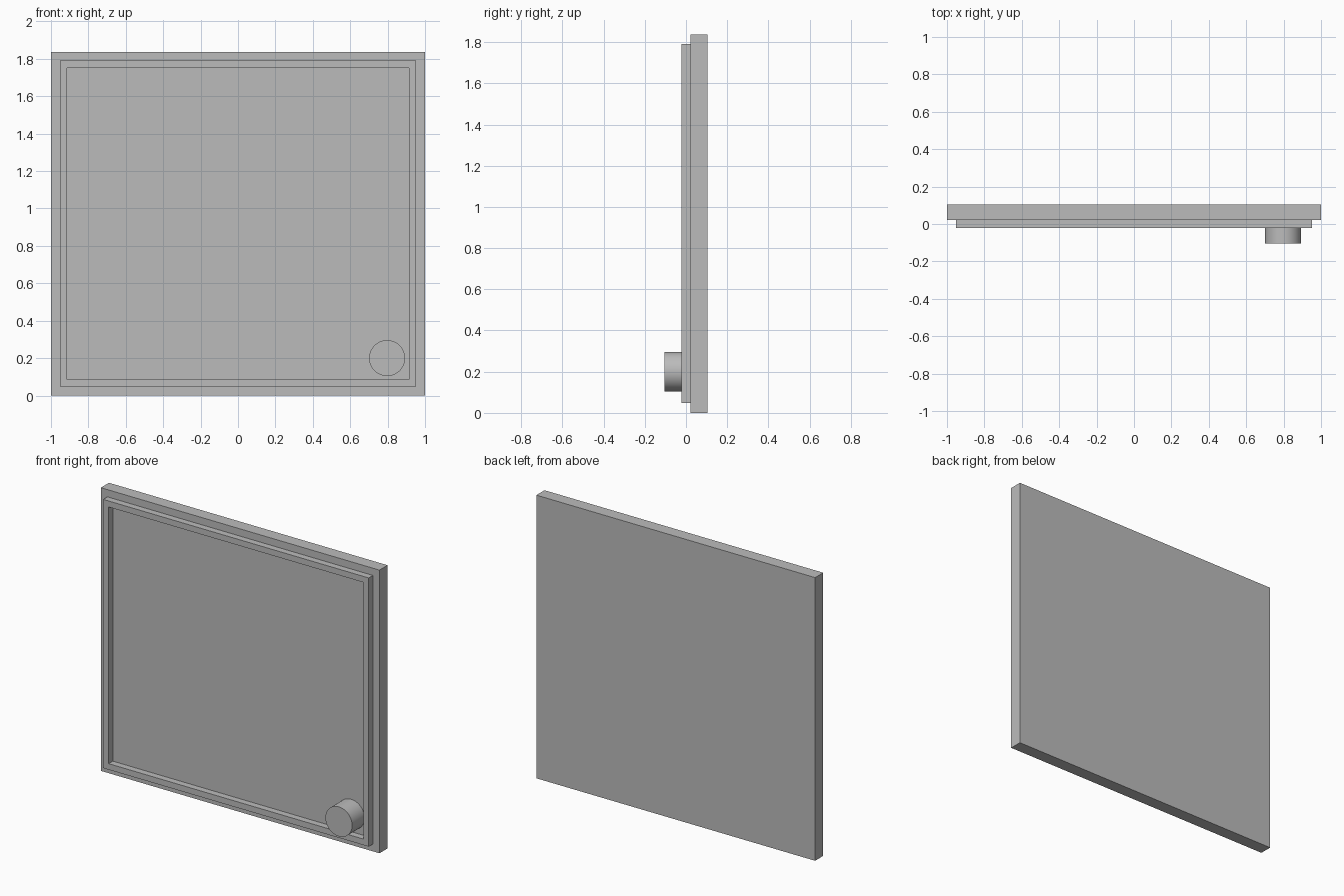
import bpy
import math

cube = bpy.data.objects.get("Cube")
if cube:
    bpy.data.objects.remove(cube, do_unlink=True)

grey = bpy.data.materials.new("plain grey")
grey.use_nodes = True
colour = (0.5, 0.5, 0.5, 1)
grey.diffuse_color = colour
grey.node_tree.nodes["Principled BSDF"].inputs["Base Color"].default_value = colour

HEIGHT = 1.837
FLOOR_Y = 0.022      # front of the backing panel
RIM_Y = -0.021       # front of the raised rim
DEPTH = 0.105        # half of the overall depth


def add_mesh(name, verts, faces):
    mesh = bpy.data.meshes.new(name)
    mesh.from_pydata(verts, [], faces)
    mesh.materials.append(grey)
    obj = bpy.data.objects.new(name, mesh)
    bpy.context.collection.objects.link(obj)
    return obj


def rectangle(inset, y):
    x, low, high = 1 - inset, inset, HEIGHT - inset
    return [(-x, y, low), (x, y, low), (x, y, high), (-x, y, high)]


def bridge(a, b):
    """Quads joining two four-point loops."""
    return [(a + i, a + (i + 1) % 4, b + (i + 1) % 4, b + i) for i in range(4)]


# Backing panel
add_mesh("backing_panel", rectangle(0, FLOOR_Y) + rectangle(0, DEPTH),
         [(0, 1, 2, 3), (7, 6, 5, 4)] + bridge(4, 0))

# Raised rim: outer wall, front face, inner wall
OUTER, INNER = 0.047, 0.086
add_mesh("raised_rim",
         rectangle(OUTER, FLOOR_Y) + rectangle(OUTER, RIM_Y)
         + rectangle(INNER, RIM_Y + 0.0) + rectangle(INNER, FLOOR_Y),
         bridge(0, 4) + bridge(4, 8) + bridge(8, 12) + bridge(12, 0))

# Round knob in the lower corner, standing on the panel
bpy.ops.mesh.primitive_cylinder_add(
    vertices=64, radius=0.096, depth=FLOOR_Y + DEPTH,
    location=(0.797, (FLOOR_Y - DEPTH) / 2, 0.2),
    rotation=(math.pi / 2, 0, 0))
knob = bpy.context.object
knob.name = "round_knob"
knob.data.materials.append(grey)
bpy.ops.object.shade_smooth_by_angle(angle=math.radians(30))
